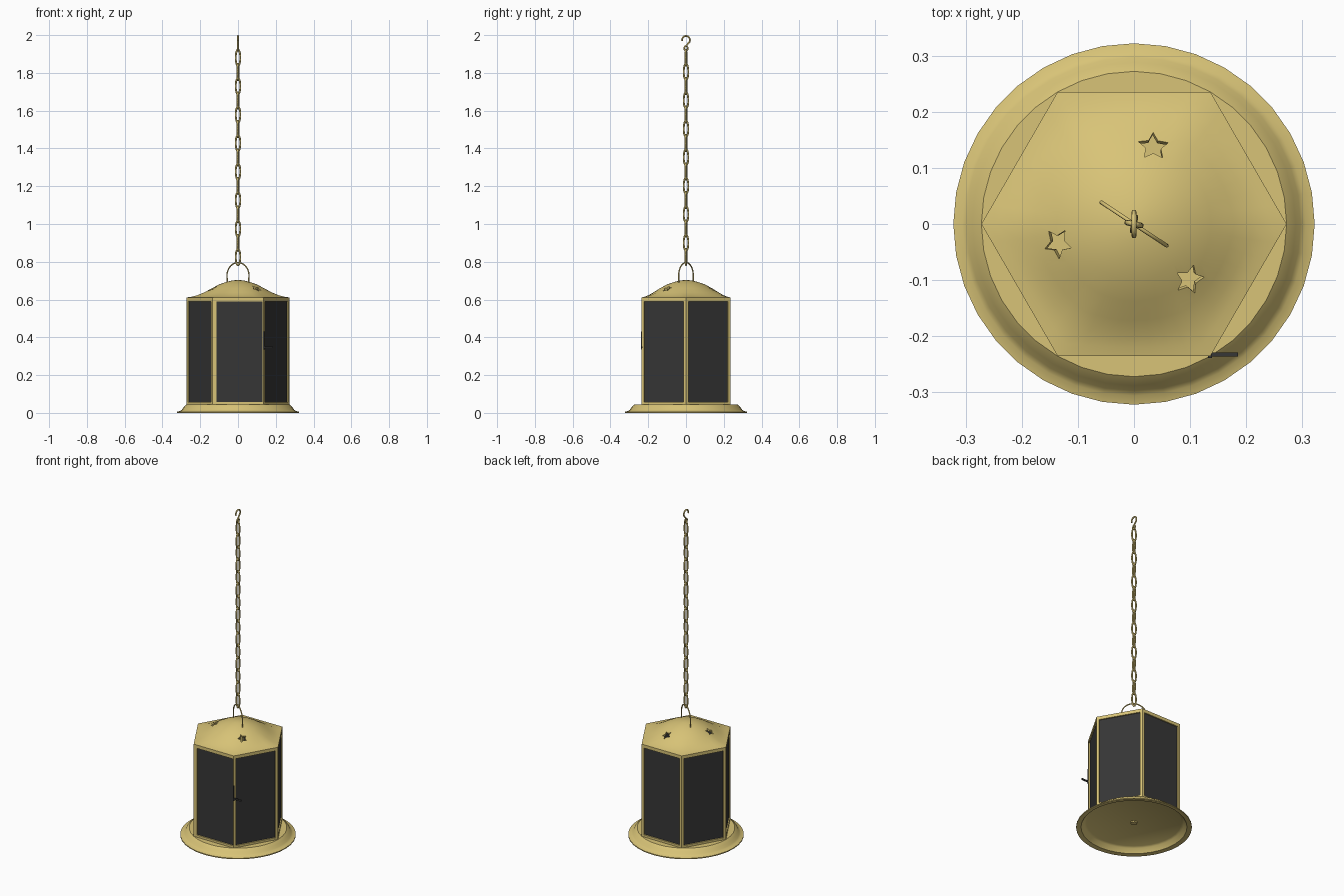
import bpy, bmesh, math
from mathutils import Vector, Matrix

if "Cube" in bpy.data.objects:
    bpy.data.objects.remove(bpy.data.objects["Cube"])

R = 0.272                      # hexagon corner radius
APO = R * math.cos(math.pi / 6)


def material(name, rgb):
    m = bpy.data.materials.new(name)
    m.diffuse_color = (*rgb, 1)
    m.use_nodes = True
    m.node_tree.nodes["Principled BSDF"].inputs["Base Color"].default_value = m.diffuse_color
    return m


BRASS = material("brass", (0.69, 0.55, 0.185))
DARK = material("dark_glass", (0.037, 0.037, 0.037))


def add(name, mesh, mats, smooth=None):
    ob = bpy.data.objects.new(name, mesh)
    bpy.context.collection.objects.link(ob)
    if not mesh.materials:
        for m in mats:
            mesh.materials.append(m)
    if smooth:
        bpy.ops.object.select_all(action='DESELECT')
        ob.select_set(True)
        bpy.context.view_layer.objects.active = ob
        bpy.ops.object.shade_smooth_by_angle(angle=math.radians(smooth))
    return ob


def to_mesh(bm, name):
    me = bpy.data.meshes.new(name)
    bm.to_mesh(me)
    bm.free()
    return me


def lathe(name, profile, seg, radius=lambda r, a: r):
    """Spin (r, z) points; radius() may bend the circle into another outline."""
    bm = bmesh.new()
    rings = []
    for r, z in profile:
        if r == 0:
            rings.append([bm.verts.new((0, 0, z))] * seg)
            continue
        ring = []
        for i in range(seg):
            a = 2 * math.pi * i / seg
            q = radius(r, a)
            ring.append(bm.verts.new((q * math.cos(a), q * math.sin(a), z)))
        rings.append(ring)
    for A, B in zip(rings, rings[1:]):
        for i in range(seg):
            j = (i + 1) % seg
            bm.faces.new(list(dict.fromkeys((A[i], A[j], B[j], B[i]))))
    return to_mesh(bm, name)


def tube(name, pts, r, cyclic=False):
    cu = bpy.data.curves.new(name, 'CURVE')
    cu.dimensions = '3D'
    cu.bevel_depth = r
    cu.bevel_resolution = 2
    cu.use_fill_caps = True
    sp = cu.splines.new('POLY')
    sp.points.add(len(pts) - 1)
    for p, co in zip(sp.points, pts):
        p.co = (*co, 1)
    sp.use_cyclic_u = cyclic
    tmp = bpy.data.objects.new(name, cu)
    bpy.context.collection.objects.link(tmp)
    dg = bpy.context.evaluated_depsgraph_get()
    me = bpy.data.meshes.new_from_object(tmp.evaluated_get(dg))
    bpy.data.objects.remove(tmp)
    me.materials.clear()
    return me


def box(name, lo, hi, mat):
    bm = bmesh.new()
    bmesh.ops.create_cube(bm, size=1)
    for v in bm.verts:
        v.co = [l + (h - l) * (c + 0.5) for l, h, c in zip(lo, hi, v.co)]
    return add(name, to_mesh(bm, name), [mat])


# Flared round base, a pressed sheet with a recessed underside
add("base", lathe("base", [(0, .035), (.265, .035), (.277, .028), (.295, .003),
                           (.322, 0), (.322, .006), (.306, .010), (.297, .017),
                           (.288, .031), (.272, .045), (0, .045)], 36), [BRASS], 38)
add("base_nut", lathe("base_nut", [(0, .027), (.02, .027), (.02, .036)], 6), [BRASS])

# Hexagonal body: each side inset to a frame with a recessed dark pane
bm = bmesh.new()
bmesh.ops.create_cone(bm, segments=6, radius1=R, radius2=R, depth=0.561, cap_ends=False)
rot = Matrix.Rotation(0 if any(abs(v.co.y) < 1e-4 for v in bm.verts) else math.pi / 6, 3, 'Z')
bmesh.ops.rotate(bm, verts=bm.verts, matrix=rot)
bmesh.ops.translate(bm, verts=bm.verts, vec=(0, 0, 0.3245))
bmesh.ops.recalc_face_normals(bm, faces=bm.faces)
panes = list(bm.faces)
if panes[0].normal.dot(panes[0].calc_center_median() * Vector((1, 1, 0))) < 0:
    bmesh.ops.reverse_faces(bm, faces=panes)
bmesh.ops.inset_individual(bm, faces=panes, thickness=0.02)
for f in panes:                # the door pane sits a little towards the latch
    if f.normal.y < -0.9:
        bmesh.ops.translate(bm, verts=f.verts, vec=(0.008, 0, 0))
bmesh.ops.inset_individual(bm, faces=panes, thickness=0.0005, depth=-0.007)
for f in panes:
    f.material_index = 1
add("body", to_mesh(bm, "body"), [BRASS, DARK])


# Roof: hexagonal eave blending into a round dome
def eave(t, a):
    s = min(1, max(0, (t - 0.6) / 0.4))
    h = APO / math.cos(a % (math.pi / 3) - math.pi / 6)
    return t * (0.25 * (1 - s) + h * s)


roof = add("roof", lathe("roof", [(1, .600), (1, .611), (.92, .615), (.82, .623), (.7, .638),
                                  (.55, .660), (.4, .680), (.25, .693), (.12, .701), (0, .704)],
                         48, eave), [BRASS])
sol = roof.modifiers.new("thickness", 'SOLIDIFY')
sol.thickness = 0.012
sol.offset = -1

# Star-shaped vents cut through the dome
cutters = []
for x, y, turn in ((.035, .14, .3), (-.137, -.035, 1.0), (.1, -.1, .1)):
    bm = bmesh.new()
    vs = []
    for i in range(10):
        a = turn + i * math.pi / 5
        r = 0.028 if i % 2 == 0 else 0.014
        vs.append(bm.verts.new((r * math.cos(a), r * math.sin(a), -0.04)))
    top = bmesh.ops.extrude_face_region(bm, geom=[bm.faces.new(vs)])['geom']
    bmesh.ops.translate(bm, verts=[v for v in top if isinstance(v, bmesh.types.BMVert)],
                        vec=(0, 0, 0.08))
    bmesh.ops.recalc_face_normals(bm, faces=bm.faces)
    c = add("star_cutter", to_mesh(bm, "star_cutter"), [BRASS])
    c.hide_render = True
    c.rotation_mode = 'QUATERNION'
    c.rotation_quaternion = Vector((0, 0, 1)).rotation_difference(Vector((x * 2.8, y * 2.8, 1)))
    c.location = (x, y, 0.66)
    cutters.append(c)
    b = roof.modifiers.new("star", 'BOOLEAN')
    b.object = c
    b.operation = 'DIFFERENCE'
    b.solver = 'EXACT'
bpy.context.view_layer.update()
cut = bpy.data.meshes.new_from_object(roof.evaluated_get(bpy.context.evaluated_depsgraph_get()))
for ob in cutters + [roof]:
    bpy.data.objects.remove(ob)
cut.materials.clear()
add("roof", cut, [BRASS], 35)

# Wire handle, turned across the roof
d = Vector((0.83, -0.55, 0)).normalized()
pts = []
for i in range(25):
    a = math.radians(-10 + 200 * i / 24)
    pts.append(d * (0.07 * math.cos(a)) + Vector((0, 0, 0.726 + 0.070 * math.sin(a))))
pts = [pts[0] - Vector((0, 0, .03))] + pts + [pts[-1] - Vector((0, 0, .03))]
add("handle", tube("handle", pts, 0.0035), [BRASS], 50)

# Chain of oval links, each a quarter turn from the last
pts = [(0.0125 * math.cos(a), 0, 0.043 * math.sin(a))
       for a in [2 * math.pi * i / 20 for i in range(20)]]
link = tube("chain_link", pts, 0.005, True)
for i in range(15):
    ob = add("chain_link", link, [BRASS], 50 if i == 0 else None)
    ob.location.z = 0.825 + 0.0754 * i
    ob.rotation_euler.z = math.radians(-12 + 90 * (i % 2))

# Top hook: small eye below, open crook above
pts = [(0, 0.010 * math.sin(a), 1.93 - 0.012 * math.cos(a))
       for a in [math.radians(180 - 36 * k) for k in range(-9, 1)]]
pts += [(0, 0.021 * math.sin(a), 1.974 + 0.0215 * math.cos(a))
        for a in [math.radians(150 - 15 * k) for k in range(18)]]
add("hook", tube("hook", pts, 0.0045), [BRASS], 50)

# Door latch at the front right corner
box("latch_plate", (.132, -.239, .335), (.139, -.232, .43), DARK)
box("latch_lever", (.136, -.236, .343), (.185, -.229, .352), DARK)
